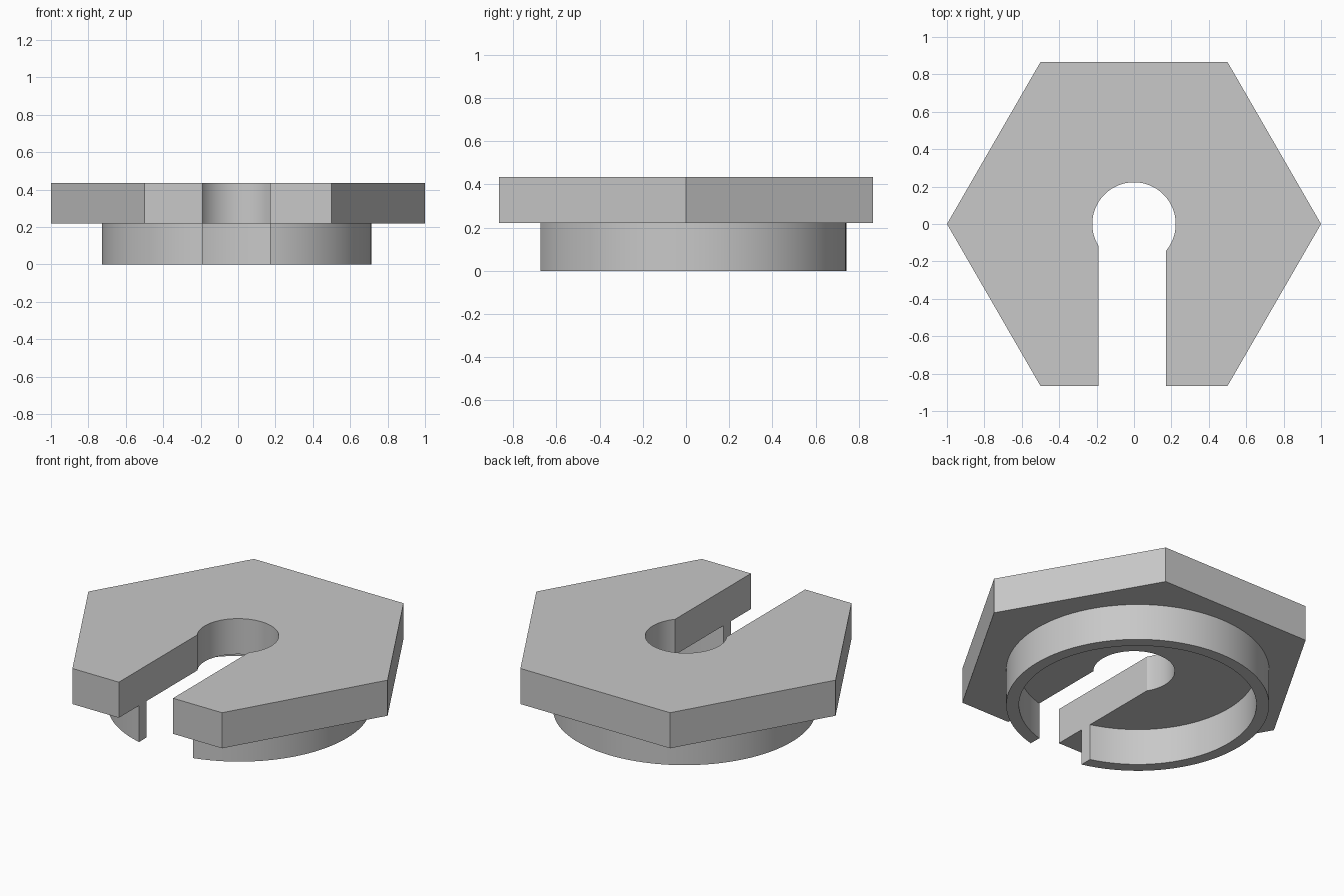
import bpy, bmesh
from math import sin, cos, tau, pi, asin, acos, radians

cube = bpy.data.objects.get("Cube")
if cube:
    bpy.data.objects.remove(cube)

PLATE_BOTTOM, PLATE_TOP = 0.22, 0.435
SLOT_L, SLOT_R = -0.19, 0.172          # x of the two slot walls
HOLE_R = 0.223
RING_X, RING_Y, RING_OUT, RING_IN = -0.007, 0.023, 0.72, 0.65

grey = bpy.data.materials.new("grey")
grey.use_nodes = True
colour = (0.58, 0.58, 0.58, 1)
grey.diffuse_color = colour
grey.node_tree.nodes["Principled BSDF"].inputs["Base Color"].default_value = colour


def slotted_arc(radius, cx=0, cy=0, steps=96):
    """Points counter-clockwise from the right slot wall round to the left one."""
    start = -acos((SLOT_R - cx) / radius)
    end = tau - acos((SLOT_L - cx) / radius)
    angles = [start + (end - start) * i / steps for i in range(steps + 1)]
    return [(cx + radius * cos(a), cy + radius * sin(a)) for a in angles]


def extrude_outline(name, outline, z0, z1):
    bm = bmesh.new()
    face = bm.faces.new([bm.verts.new((x, y, z0)) for x, y in outline])
    grown = bmesh.ops.extrude_face_region(bm, geom=[face], use_keep_orig=True)
    top = [v for v in grown["geom"] if isinstance(v, bmesh.types.BMVert)]
    bmesh.ops.translate(bm, verts=top, vec=(0, 0, z1 - z0))
    bmesh.ops.recalc_face_normals(bm, faces=bm.faces[:])
    mesh = bpy.data.meshes.new(name)
    bm.to_mesh(mesh)
    bm.free()
    mesh.materials.append(grey)
    obj = bpy.data.objects.new(name, mesh)
    bpy.context.collection.objects.link(obj)
    bpy.ops.object.select_all(action="DESELECT")
    obj.select_set(True)
    bpy.context.view_layer.objects.active = obj
    bpy.ops.object.shade_smooth_by_angle(angle=radians(30))
    return obj


# Hexagonal plate with a keyhole slot open to the front
front = -sin(pi / 3)
corners = [(cos(k * pi / 3), sin(k * pi / 3)) for k in range(-1, 5)]
plate = [(SLOT_R, front)] + corners + [(SLOT_L, front)] + slotted_arc(HOLE_R)[::-1]
extrude_outline("hex_plate", plate, PLATE_BOTTOM, PLATE_TOP)

# Thin round collar under the plate, cut by the same slot
collar = (slotted_arc(RING_OUT, RING_X, RING_Y)
          + slotted_arc(RING_IN, RING_X, RING_Y)[::-1])
extrude_outline("collar", collar, 0, PLATE_BOTTOM)
